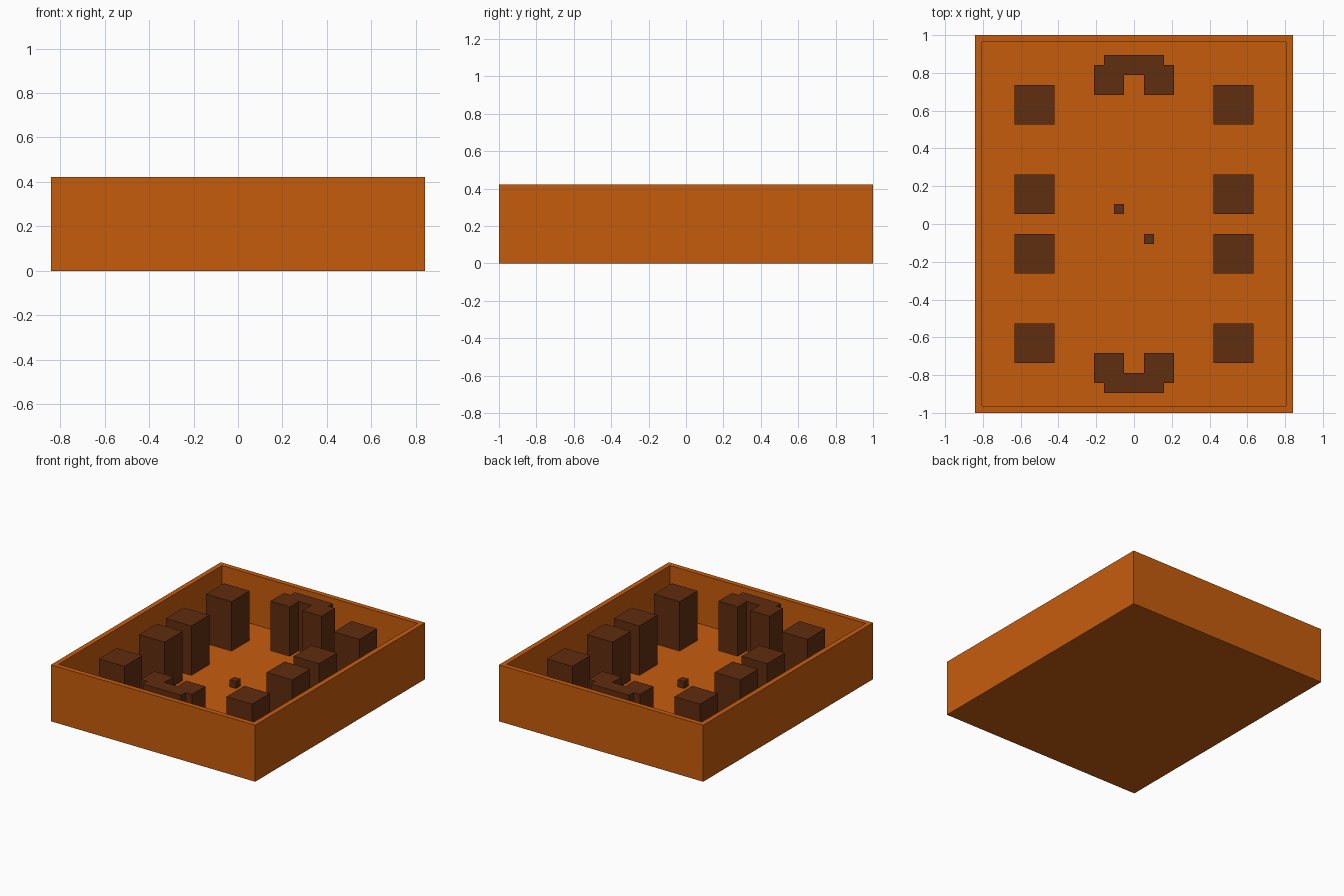
import bpy, bmesh

if "Cube" in bpy.data.objects:
    bpy.data.objects.remove(bpy.data.objects["Cube"])

U = 1 / 19          # grid unit: the tray is 32 x 38 x 8 units
FLOOR, TOP = 1, 8   # floor level and rim level in units


def material(name, rgb):
    m = bpy.data.materials.new(name)
    m.use_nodes = True
    m.diffuse_color = (*rgb, 1)
    m.node_tree.nodes["Principled BSDF"].inputs["Base Color"].default_value = (*rgb, 1)
    return m


orange = material("burnt orange", (0.565, 0.107, 0.004))
brown = material("dark brown", (0.118, 0.026, 0.005))


def prism(name, outline, z0, z1, mat, hollow=False):
    """Extrude a flat outline (in units) from z0 to z1; optionally sink a recess into the top."""
    bm = bmesh.new()
    base = bm.faces.new([bm.verts.new((x * U, y * U, z0 * U)) for x, y in outline])
    ext = bmesh.ops.extrude_face_region(bm, geom=[base], use_keep_orig=True)["geom"]
    verts = [g for g in ext if isinstance(g, bmesh.types.BMVert)]
    bmesh.ops.translate(bm, verts=verts, vec=(0, 0, (z1 - z0) * U))
    bmesh.ops.recalc_face_normals(bm, faces=bm.faces)
    if hollow:
        top = max(bm.faces, key=lambda f: f.calc_center_median().z)
        # rim one unit wide, then the recess pushed down to the floor level
        bmesh.ops.inset_region(bm, faces=[top], thickness=U)
        ext = bmesh.ops.extrude_face_region(bm, geom=[top])["geom"]
        verts = [g for g in ext if isinstance(g, bmesh.types.BMVert)]
        bmesh.ops.translate(bm, verts=verts, vec=(0, 0, (FLOOR - z1) * U))
        if top.is_valid:
            bmesh.ops.delete(bm, geom=[top], context='FACES')
        bmesh.ops.recalc_face_normals(bm, faces=bm.faces)
    me = bpy.data.meshes.new(name)
    bm.to_mesh(me)
    bm.free()
    me.materials.append(mat)
    ob = bpy.data.objects.new(name, me)
    bpy.context.collection.objects.link(ob)
    return ob


def rect(x0, y0, x1, y1):
    return [(x0, y0), (x1, y0), (x1, y1), (x0, y1)]


# Open tray with one-unit walls and floor
prism("tray", rect(-16, -19, 16, 19), 0, TOP, orange, hollow=True)

# Square pillars, four along each side
for side, sx in (("left", 1), ("right", -1)):
    for row, y in enumerate((-12, -3, 3, 12), 1):
        prism(f"{side}_pillar_{row}", rect(sx * 10 - 2, y - 2, sx * 10 + 2, y + 2),
              FLOOR, TOP, brown)

# U-shaped blocks at both ends, opening towards the middle
half = [(1, 15), (1, 13), (4, 13), (4, 16), (3, 16), (3, 17)]
u_shape = half + [(-x, y) for x, y in reversed(half)]
for end, sy in (("back", 1), ("front", -1)):
    prism(f"{end}_u_block", [(x, sy * y) for x, y in u_shape], FLOOR, TOP, brown)

# Two small cubes near the centre
prism("small_cube_back", rect(-2, 1, -1, 2), FLOOR, FLOOR + 1, brown)
prism("small_cube_front", rect(1, -2, 2, -1), FLOOR, FLOOR + 1, brown)
